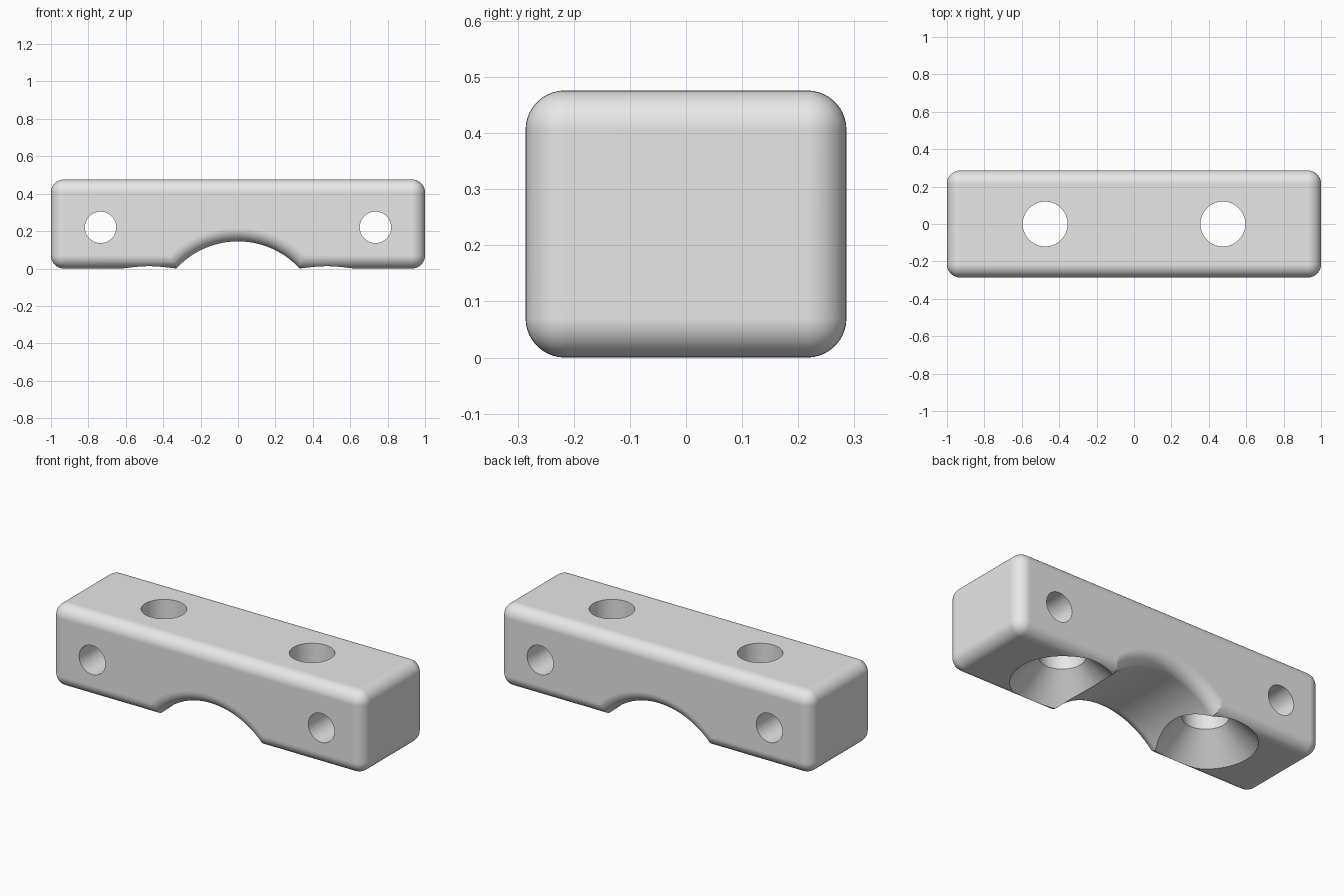
import bpy
import bmesh
from math import cos, sin, pi, radians
from mathutils import Matrix

cube = bpy.data.objects.get("Cube")
if cube:
    bpy.data.objects.remove(cube, do_unlink=True)

LENGTH, DEPTH, HEIGHT, FILLET = 2.0, 0.572, 0.476, 0.07
HALF = DEPTH / 2

grey = bpy.data.materials.new("plain grey")
grey.use_nodes = True
grey.diffuse_color = (0.8, 0.8, 0.8, 1)
grey.node_tree.nodes["Principled BSDF"].inputs["Base Color"].default_value = (0.8, 0.8, 0.8, 1)


def add_object(name, bm):
    mesh = bpy.data.meshes.new(name)
    bmesh.ops.recalc_face_normals(bm, faces=bm.faces)
    bm.to_mesh(mesh)
    bm.free()
    mesh.materials.append(grey)
    obj = bpy.data.objects.new(name, mesh)
    bpy.context.collection.objects.link(obj)
    return obj


def lathe(name, profile, location, along_y=False, segments=64):
    """Closed solid turned from (radius, height) pairs around z, or around y."""
    bm = bmesh.new()
    rings = [[bm.verts.new((r * cos(2 * pi * i / segments), r * sin(2 * pi * i / segments), h))
              for i in range(segments)] for r, h in profile]
    for low, high in zip(rings, rings[1:]):
        for i in range(segments):
            j = (i + 1) % segments
            bm.faces.new((low[i], low[j], high[j], high[i]))
    bm.faces.new(rings[0])
    bm.faces.new(rings[-1])
    if along_y:
        bm.transform(Matrix.Rotation(radians(90), 4, 'X'))
    obj = add_object(name, bm)
    obj.location = location
    obj.hide_render = True
    return obj


# Rounded block
bm = bmesh.new()
bmesh.ops.create_cube(bm, size=1)
bm.transform(Matrix.Translation((0, 0, HEIGHT / 2)) @ Matrix.Diagonal((LENGTH, DEPTH, HEIGHT, 1)))
bmesh.ops.bevel(bm, geom=bm.edges[:], offset=FILLET, segments=10, profile=0.5, affect='EDGES')
block = add_object("clamp_block", bm)

# Arch cutter, flared at both ends to round the arch rims
ARCH = 0.448
flare = [(ARCH + FILLET * (1 - cos(a)), HALF - FILLET + FILLET * sin(a))
         for a in [pi / 2 * k / 10 for k in range(11)]]
flare.append((ARCH + FILLET, HALF + 0.05))
arch_profile = [(r, -h) for r, h in reversed(flare)] + flare
cutters = [lathe("arch_cutter", arch_profile, (0, 0, 0.145 - ARCH), True, 128)]

# Countersunk bolt holes and cross holes on each side
for side, label in ((1, "left"), (-1, "right")):
    cutters.append(lathe(label + "_bolt_cutter", [(0.318, -0.05), (0.12, 0.148), (0.12, 0.6)],
                         (side * 0.475, 0, 0)))
    cutters.append(lathe(label + "_cross_cutter", [(0.084, -0.5), (0.084, 0.5)],
                         (side * 0.735, 0, 0.22), True))

bpy.context.view_layer.objects.active = block
for cutter in cutters:
    mod = block.modifiers.new(cutter.name, 'BOOLEAN')
    mod.operation = 'DIFFERENCE'
    mod.solver = 'EXACT'
    mod.object = cutter
    bpy.ops.object.modifier_apply(modifier=mod.name)
for cutter in cutters:
    bpy.data.objects.remove(cutter, do_unlink=True)

# Smooth fillets with crisp hole rims and flat main faces
for obj in bpy.context.selected_objects:
    obj.select_set(False)
block.select_set(True)
bpy.ops.object.shade_smooth_by_angle(angle=radians(30))
weighted = block.modifiers.new("weighted_normals", 'WEIGHTED_NORMAL')
weighted.keep_sharp = True
